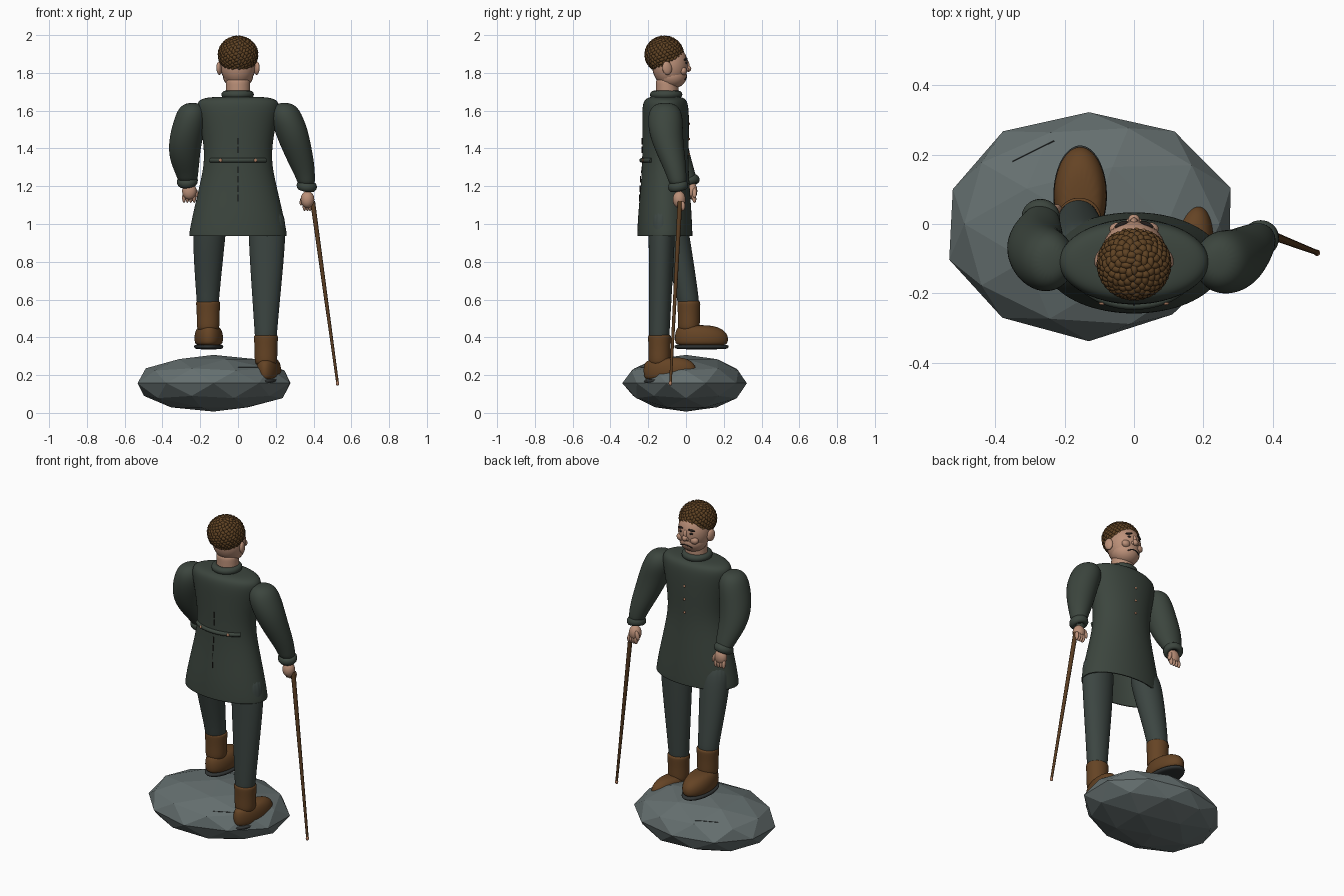
import bpy, bmesh, math, random
from mathutils import Vector
from mathutils.bvhtree import BVHTree

random.seed(4)
cube = bpy.data.objects.get("Cube")
if cube:
    bpy.data.objects.remove(cube, do_unlink=True)


def material(name, *rgb):
    m = bpy.data.materials.new(name)
    m.use_nodes = True
    m.diffuse_color = (*rgb, 1)
    m.node_tree.nodes["Principled BSDF"].inputs["Base Color"].default_value = (*rgb, 1)
    return m


COAT = material("coat green", 0.045, 0.06, 0.048)
TROUSER = material("trouser green", 0.045, 0.06, 0.054)
LEATHER = material("boot brown", 0.13, 0.057, 0.018)
SOLE = material("sole grey", 0.03, 0.034, 0.034)
SKIN = material("skin", 0.5, 0.28, 0.19)
HAIR = material("hair brown", 0.115, 0.055, 0.017)
ROCK = material("rock grey", 0.13, 0.16, 0.16)
WOOD = material("cane wood", 0.1, 0.045, 0.015)
BRASS = material("button copper", 0.45, 0.22, 0.13)
DARK = material("dark detail", 0.018, 0.014, 0.012)


def from_bmesh(name, bm, mat, smooth=True):
    mesh = bpy.data.meshes.new(name)
    bm.to_mesh(mesh)
    bm.free()
    mesh.materials.append(mat)
    for p in mesh.polygons:
        p.use_smooth = smooth
    ob = bpy.data.objects.new(name, mesh)
    bpy.context.collection.objects.link(ob)
    return ob


def ball(name, loc, size, mat, rot=(0, 0, 0)):
    bm = bmesh.new()
    bmesh.ops.create_uvsphere(bm, u_segments=24, v_segments=14, radius=1)
    ob = from_bmesh(name, bm, mat)
    ob.location, ob.scale, ob.rotation_euler = loc, size, rot
    return ob


def loft(name, rings, mat, cap_bottom=True):
    """Skin level oval rings (x, y, z, rx, ry), listed from the bottom up."""
    bm = bmesh.new()
    n = 20
    turns = [2 * math.pi * i / n for i in range(n)]
    rows = [[bm.verts.new((x + rx * math.cos(a), y + ry * math.sin(a), z)) for a in turns]
            for x, y, z, rx, ry in rings]
    for low, high in zip(rows, rows[1:]):
        for i in range(n):
            j = (i + 1) % n
            bm.faces.new((low[i], low[j], high[j], high[i]))
    bm.faces.new(rows[-1])
    if cap_bottom:
        bm.faces.new(rows[0][::-1])
    ob = from_bmesh(name, bm, mat)
    sub = ob.modifiers.new("smooth", "SUBSURF")
    sub.levels = sub.render_levels = 2
    return ob


def tube(name, points, radius, mat, taper=(1, 1)):
    cu = bpy.data.curves.new(name, "CURVE")
    cu.dimensions = "3D"
    cu.bevel_depth, cu.bevel_resolution, cu.use_fill_caps = radius, 3, True
    sp = cu.splines.new("POLY")
    sp.points.add(len(points) - 1)
    for i, (pt, p) in enumerate(zip(sp.points, points)):
        pt.co = (*p, 1)
        pt.radius = taper[0] + (taper[1] - taper[0]) * i / (len(points) - 1)
    cu.materials.append(mat)
    ob = bpy.data.objects.new(name, cu)
    bpy.context.collection.objects.link(ob)
    return ob


def ring(name, loc, major, minor, mat, rot=(0, 0, 0), stretch=1):
    bpy.ops.mesh.primitive_torus_add(location=loc, rotation=rot, major_radius=major,
                                     minor_radius=minor, major_segments=32, minor_segments=12)
    ob = bpy.context.object
    ob.name = name
    ob.scale.z = stretch
    ob.data.materials.append(mat)
    bpy.ops.object.shade_smooth()
    return ob


# Rock with faceted, slightly uneven sides and two cracks
bm = bmesh.new()
bmesh.ops.create_icosphere(bm, subdivisions=2, radius=1)
for v in bm.verts:
    k = 1 + random.uniform(-0.03, 0.03)
    v.co = Vector((v.co.x * 0.42 * k - 0.13, v.co.y * 0.33 * k, v.co.z * 0.15 + 0.157))
tree = BVHTree.FromBMesh(bm)
from_bmesh("rock", bm, ROCK, smooth=False)
for name, a, b in (("rock_crack_rear", (-0.35, 0.18), (-0.23, 0.24)),
                   ("rock_crack_front", (0, -0.24), (0.2, -0.14))):
    pts = [tree.ray_cast(Vector((*Vector(a).lerp(Vector(b), t / 8), 1)), Vector((0, 0, -1)))[0]
           for t in range(9)]
    tube(name, [p for p in pts if p], 0.002, SOLE)

# Legs
loft("left_leg", [(0.147, -0.142, 0.37, 0.057, 0.053), (0.147, -0.142, 0.4, 0.058, 0.054),
                  (0.15, -0.135, 0.65, 0.078, 0.062), (0.154, -0.128, 0.92, 0.1, 0.07),
                  (0.154, -0.128, 1.1, 0.1, 0.075)], TROUSER)
loft("right_leg", [(-0.16, 0.015, 0.55, 0.057, 0.056), (-0.16, 0.012, 0.6, 0.06, 0.058),
                   (-0.158, -0.02, 0.76, 0.074, 0.067), (-0.153, -0.06, 0.94, 0.088, 0.08),
                   (-0.14, -0.09, 1.1, 0.09, 0.08)], TROUSER)


# Boots: shaft, foot and sole
def boot(side, ankle, foot, width, rot):
    x, y, z = ankle
    loft(side + "_boot_shaft", [(x, y, z, 0.05, 0.05), (x, y, z + 0.02, 0.062, 0.06),
                                (x, y, z + 0.09, 0.06, 0.058), (x, y, z + 0.155, 0.066, 0.063),
                                (x, y, z + 0.165, 0.062, 0.059)], LEATHER)
    upper = loft(side + "_boot_foot", [(0, 0, 0, 0.06, 0.125), (0, 0, 0.015, 0.076, 0.142),
                                       (0, 0, 0.055, 0.078, 0.144), (0, -0.01, 0.09, 0.068, 0.125),
                                       (0, -0.03, 0.112, 0.045, 0.085)], LEATHER)
    sole = loft(side + "_boot_sole", [(0, 0, -0.018, 0.06, 0.125), (0, 0, -0.012, 0.077, 0.145),
                                      (0, 0, 0.003, 0.08, 0.149), (0, 0, 0.008, 0.07, 0.13)], SOLE)
    for ob in (upper, sole):
        ob.location, ob.rotation_euler, ob.scale.x = foot, rot, width


boot("left", (0.148, -0.14, 0.25), (0.163, -0.082, 0.182), 0.82, (math.radians(5), 0, -0.18))
boot("right", (-0.158, 0.015, 0.43), (-0.155, 0.082, 0.354), 1, (0, 0, 0))

# Long coat with an open hem
coat = loft("coat", [(0, y, z, rx, ry) for z, rx, ry, y in (
    (0.936, 0.262, 0.148, -0.112), (0.955, 0.262, 0.148, -0.112), (1.05, 0.243, 0.144, -0.112),
    (1.2, 0.207, 0.131, -0.11), (1.33, 0.178, 0.123, -0.11), (1.45, 0.188, 0.125, -0.108),
    (1.55, 0.209, 0.126, -0.108), (1.625, 0.224, 0.124, -0.109), (1.66, 0.21, 0.112, -0.109),
    (1.672, 0.15, 0.085, -0.109), (1.674, 0.08, 0.06, -0.109))], COAT, cap_bottom=False)
coat.modifiers.new("cloth", "SOLIDIFY").thickness = 0.008
ring("collar", (-0.002, -0.105, 1.685), 0.065, 0.021, COAT)

# Half belt, seam and buttons
arc = [math.radians(-90 + t * 6) for t in range(-9, 10)]
tube("back_belt", [(0.178 * math.sin(a + math.pi / 2), -0.11 - 0.125 * math.cos(a + math.pi / 2), 1.337)
                   for a in arc], 0.012, COAT)
for s in (-1, 1):
    ball("belt_button", (s * 0.092, -0.228, 1.337), (0.009, 0.006, 0.009), BRASS)
for z in (1.12, 1.17, 1.22, 1.27, 1.375, 1.42):
    back = -0.233 - max(0, 1.33 - z) * 0.065
    tube("back_seam", [(0, back, z), (0, back, z + 0.035)], 0.0025, DARK)
for z in (1.37, 1.45, 1.53):
    ball("front_button", (0, 0.015, z), (0.007, 0.006, 0.007), BRASS)

# Sleeves and cuffs
loft("right_sleeve", [(-0.267, 0.015, 1.22, 0.05, 0.045), (-0.268, 0.005, 1.25, 0.056, 0.05),
                      (-0.28, -0.035, 1.32, 0.076, 0.07), (-0.284, -0.07, 1.4, 0.087, 0.085),
                      (-0.268, -0.095, 1.49, 0.09, 0.094), (-0.25, -0.105, 1.57, 0.084, 0.094),
                      (-0.245, -0.107, 1.62, 0.066, 0.075), (-0.24, -0.107, 1.642, 0.03, 0.035)], COAT)
loft("left_sleeve", [(0.363, -0.043, 1.2, 0.044, 0.044), (0.359, -0.046, 1.24, 0.05, 0.05),
                     (0.336, -0.066, 1.32, 0.069, 0.066), (0.304, -0.095, 1.42, 0.083, 0.083),
                     (0.28, -0.108, 1.5, 0.09, 0.092), (0.255, -0.11, 1.57, 0.088, 0.094),
                     (0.248, -0.11, 1.62, 0.068, 0.075), (0.245, -0.11, 1.642, 0.03, 0.035)], COAT)
ring("right_cuff", (-0.268, 0.018, 1.225), 0.038, 0.018, COAT, (0.35, -0.15, 0), 1.3)
ring("left_cuff", (0.364, -0.042, 1.2), 0.036, 0.018, COAT, (0.2, 0.15, 0), 1.3)

# Hands: open right hand, left hand closed on the cane
ball("right_hand", (-0.258, 0.032, 1.175), (0.038, 0.028, 0.045), SKIN)
ball("right_thumb", (-0.222, 0.045, 1.165), (0.011, 0.012, 0.028), SKIN, (0, -0.3, 0))
ball("left_hand", (0.368, -0.036, 1.13), (0.036, 0.034, 0.045), SKIN)
ball("left_thumb", (0.34, -0.015, 1.125), (0.012, 0.012, 0.028), SKIN, (0, 0.3, 0))
for i in range(4):
    ball("right_finger", (-0.286 + i * 0.018, 0.042, 1.14), (0.01, 0.012, 0.028), SKIN, (0.15, 0, 0))
    ball("left_finger", (0.352 + i * 0.015, -0.022, 1.095), (0.01, 0.018, 0.026), SKIN)

# Cane
tube("cane", [(0.395, -0.032, 1.12), (0.526, -0.082, 0.165)], 0.013, WOOD, (1, 0.55))
ball("cane_tip", (0.527, -0.083, 0.157), (0.009, 0.009, 0.013), BRASS)

# Neck, head and face
loft("neck", [(0, -0.1, z, 0.065, 0.06) for z in (1.66, 1.7, 1.74, 1.78)], SKIN)
ball("head", (0, -0.085, 1.84), (0.093, 0.095, 0.115), SKIN)
ball("jaw", (0, -0.075, 1.785), (0.08, 0.08, 0.068), SKIN)
ball("nose_bridge", (0, 0.005, 1.845), (0.011, 0.013, 0.028), SKIN, (0.2, 0, 0))
ball("nose", (0, 0.012, 1.822), (0.017, 0.016, 0.017), SKIN)
for s, side in ((1, "left"), (-1, "right")):
    ball(side + "_ear", (s * 0.099, -0.1, 1.825), (0.014, 0.026, 0.036), SKIN, (0.15, 0, s * 0.3))
    ball(side + "_nostril_wing", (s * 0.014, 0.006, 1.818), (0.009, 0.01, 0.009), SKIN)
    ball(side + "_cheek", (s * 0.045, -0.015, 1.81), (0.026, 0.02, 0.022), SKIN)
    ball(side + "_eye", (s * 0.035, 0, 1.853), (0.01, 0.006, 0.006), DARK, (0, 0, -s * 0.4))
    ball(side + "_eyebrow", (s * 0.037, -0.001, 1.873), (0.021, 0.007, 0.006), DARK,
         (0, s * 0.2, -s * 0.4))
mouth = [t * 0.008 for t in range(-5, 6)]
tube("mouth", [(x, 0.0035 - 5.5 * x * x, 1.778 - 8 * x * x) for x in mouth], 0.003, DARK)

# Curly hair: a scalp covered in small curls
centre, size = Vector((0, -0.115, 1.897)), Vector((0.094, 0.092, 0.087))
ball("scalp", centre + Vector((0, -0.008, 0)), size * 0.95, HAIR)
curls = bmesh.new()
count = 330
for i in range(count):
    h = 1 - 2 * (i + 0.5) / count
    a = i * math.pi * (3 - math.sqrt(5))
    r = math.sqrt(1 - h * h)
    n = Vector((r * math.cos(a), r * math.sin(a), h))
    if h < -0.85 + 0.75 * max(0, n.y + 0.2):
        continue
    new = bmesh.ops.create_icosphere(curls, subdivisions=2, radius=0.0145)["verts"]
    turn = Vector((0, 0, 1)).rotation_difference(n).to_matrix()
    spin = random.uniform(0.75, 1.3)
    for v in new:
        v.co = turn @ Vector((v.co.x * spin, v.co.y / spin, v.co.z * random.uniform(0.98, 1.02)))
        v.co += centre + n * size
from_bmesh("hair_curls", curls, HAIR)
